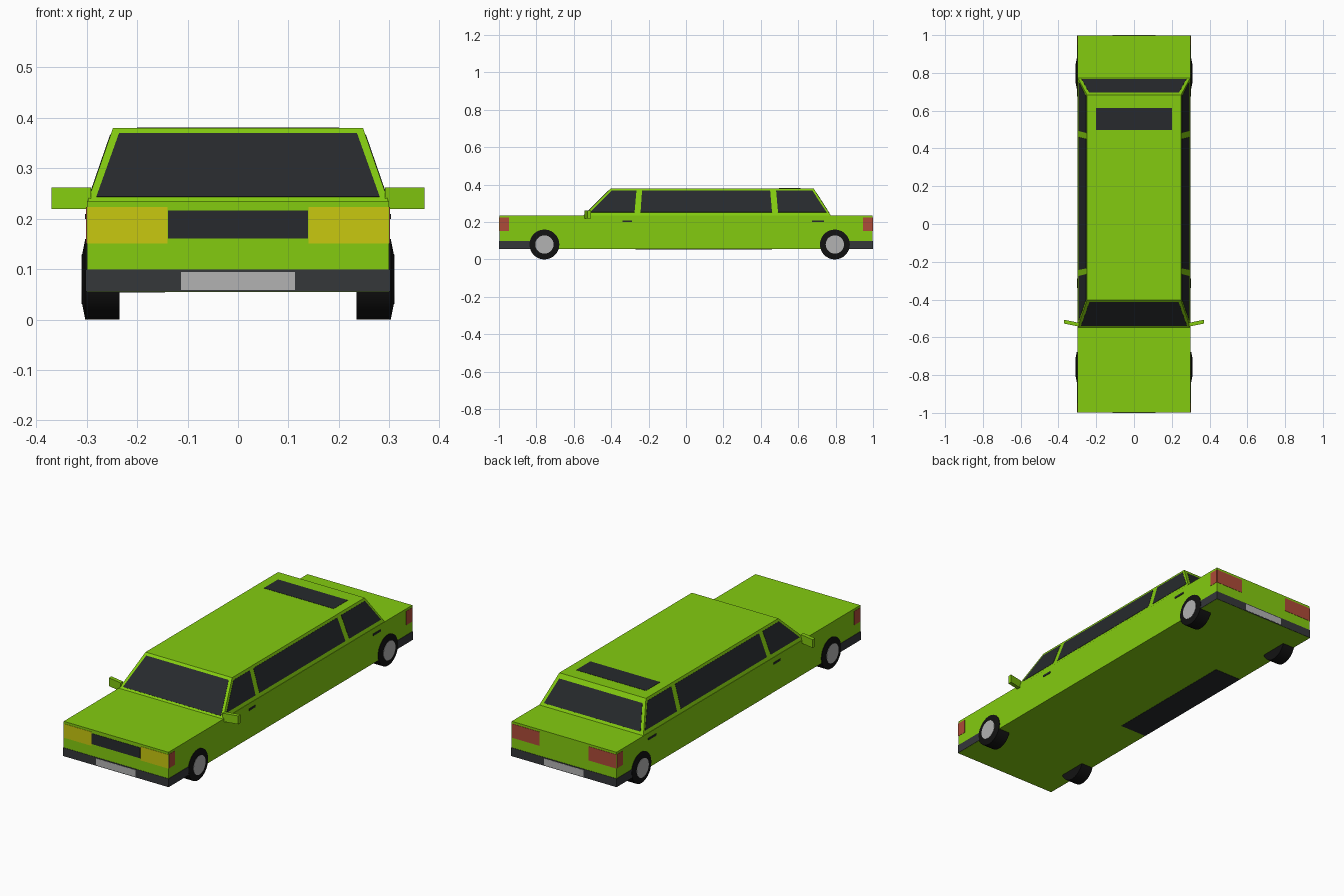
import bpy, bmesh, math
from mathutils import Vector

if "Cube" in bpy.data.objects:
    bpy.data.objects.remove(bpy.data.objects["Cube"])


def material(name, r, g, b):
    m = bpy.data.materials.new(name)
    m.diffuse_color = (r, g, b, 1)
    m.use_nodes = True
    m.node_tree.nodes["Principled BSDF"].inputs["Base Color"].default_value = m.diffuse_color
    return m


GREEN = material("green_paint", 0.23, 0.60, 0.005)
GLASS = material("dark_glass", 0.02, 0.023, 0.026)
BUMPER = material("bumper_grey", 0.035, 0.038, 0.042)
YELLOW = material("headlight_yellow", 0.58, 0.58, 0.005)
RED = material("light_red", 0.42, 0.07, 0.04)
SILVER = material("silver", 0.45, 0.45, 0.45)
TYRE = material("tyre_black", 0.006, 0.006, 0.006)


def finish(name, bm, mat):
    bmesh.ops.recalc_face_normals(bm, faces=bm.faces)
    me = bpy.data.meshes.new(name)
    bm.to_mesh(me)
    bm.free()
    me.materials.append(mat)
    ob = bpy.data.objects.new(name, me)
    bpy.context.collection.objects.link(ob)
    return ob


def loft(name, ring_a, ring_b, mat):
    """Closed solid between two matching outlines."""
    bm = bmesh.new()
    a = [bm.verts.new(p) for p in ring_a]
    b = [bm.verts.new(p) for p in ring_b]
    bm.faces.new(a)
    bm.faces.new(b)
    n = len(a)
    for i in range(n):
        j = (i + 1) % n
        bm.faces.new((a[i], a[j], b[j], b[i]))
    return finish(name, bm, mat)


def box(name, x0, x1, y0, y1, z0, z1, mat):
    ring = [(x0, y0), (x1, y0), (x1, y1), (x0, y1)]
    return loft(name, [(x, y, z0) for x, y in ring], [(x, y, z1) for x, y in ring], mat)


def panel(name, pts, mat, half=0.0012):
    """Thin slab lying on a flat quad."""
    p = [Vector(q) for q in pts]
    n = (p[1] - p[0]).cross(p[2] - p[0]).normalized() * half
    return loft(name, [q + n for q in p], [q - n for q in p], mat)


# Cabin slopes as functions of height
Z0, Z1 = 0.235, 0.38
def side_x(z): return 0.298 - (z - Z0) / (Z1 - Z0) * 0.05
def front_y(z): return -0.548 + (z - Z0) / (Z1 - Z0) * 0.146
def back_y(z): return 0.774 - (z - Z0) / (Z1 - Z0) * 0.092


# Lower body and cabin
box("body", -0.30, 0.30, -0.997, 0.997, 0.055, Z0, GREEN)
rings = [[(-side_x(z), front_y(z), z), (side_x(z), front_y(z), z),
          (side_x(z), back_y(z), z), (-side_x(z), back_y(z), z)] for z in (Z0, Z1)]
loft("cabin", rings[0], rings[1], GREEN)

# Windscreen and rear window
for name, fy, zb, zt, wb, wt in (("windscreen", front_y, 0.243, 0.369, 0.281, 0.236),
                                 ("rear_window", back_y, 0.247, 0.358, 0.277, 0.238)):
    panel(name, [(-wb, fy(zb), zb), (wb, fy(zb), zb), (wt, fy(zt), zt), (-wt, fy(zt), zt)], GLASS)

# Sunroof and dark underside panel
box("sunroof", -0.20, 0.20, 0.497, 0.613, 0.378, 0.3812, GLASS)
box("underside_panel", -0.299, -0.145, -0.27, 0.46, 0.0538, 0.057, GLASS)

# Side windows: y at bottom front, bottom back, top back, top front
WINDOWS = (("front", -0.512, -0.275, -0.265, -0.398),
           ("middle", -0.243, 0.46, 0.45, -0.235),
           ("back", 0.492, 0.752, 0.676, 0.482))
for s, side in ((1, "right"), (-1, "left")):
    for name, a, b, c, d in WINDOWS:
        zb, zt = 0.252, 0.367
        xb, xt = s * side_x(zb), s * side_x(zt)
        panel(f"{name}_window_{side}", [(xb, a, zb), (xb, b, zb), (xt, c, zt), (xt, d, zt)], GLASS)

    # Door handles
    for name, y0, y1 in (("front", -0.34, -0.288), ("back", 0.675, 0.738)):
        xs = sorted((s * 0.298, s * 0.303))
        box(f"{name}_handle_{side}", *xs, y0, y1, 0.199, 0.209, GLASS)

    # Wing mirror, swept slightly backwards towards its tip
    foot = [(-0.543, 0.219), (-0.523, 0.219), (-0.523, 0.262), (-0.543, 0.262)]
    loft(f"mirror_{side}", [(s * 0.292, y, z) for y, z in foot],
         [(s * 0.37, y + 0.016, z) for y, z in foot], GREEN)

    # Head lights, tail lights and red side markers
    xs = sorted((s * 0.14, s * 0.2985))
    box(f"headlight_{side}", *xs, -0.9985, -0.99, 0.151, 0.223, YELLOW)
    box(f"tail_light_{side}", *xs, 0.99, 0.9985, 0.151, 0.223, RED)
    for e, end in ((-1, "front"), (1, "back")):
        ys = sorted((e * 0.947, e * 0.9965))
        box(f"{end}_marker_{side}", *sorted((s * 0.298, s * 0.3012)), *ys, 0.151, 0.223, RED)

# Grille, bumpers and number plates
box("grille", -0.139, 0.139, -0.9985, -0.99, 0.161, 0.216, GLASS)
for e, end, inner in ((-1, "front", 0.79), (1, "back", 0.83)):
    box(f"{end}_bumper", -0.302, 0.302, *sorted((e * inner, e * 0.9988)), 0.0555, 0.099, BUMPER)
    box(f"{end}_plate", -0.113, 0.113, *sorted((e * 0.99, e * 1.0)), 0.059, 0.094, SILVER)

# Wheels: tyre with a chamfered outer edge and a flat hub disc
def disc_stack(name, s, y, stations, mat, n=28):
    bm = bmesh.new()
    rows = [[bm.verts.new((s * x, y + r * math.sin(2 * math.pi * i / n),
                           0.08 + r * math.cos(2 * math.pi * i / n))) for i in range(n)]
            for x, r in stations]
    bm.faces.new(rows[0])
    bm.faces.new(rows[-1])
    for a, b in zip(rows, rows[1:]):
        for i in range(n):
            j = (i + 1) % n
            bm.faces.new((a[i], a[j], b[j], b[i]))
    ob = finish(name, bm, mat)
    bpy.context.view_layer.objects.active = ob
    ob.select_set(True)
    bpy.ops.object.shade_smooth_by_angle(angle=math.radians(30))
    ob.select_set(False)


for s, side in ((1, "right"), (-1, "left")):
    for end, y in (("front", -0.757), ("back", 0.796)):
        disc_stack(f"{end}_tyre_{side}", s, y, [(0.235, 0.08), (0.303, 0.08), (0.309, 0.05)], TYRE)
        disc_stack(f"{end}_hub_{side}", s, y, [(0.29, 0.049), (0.3102, 0.049)], SILVER)
